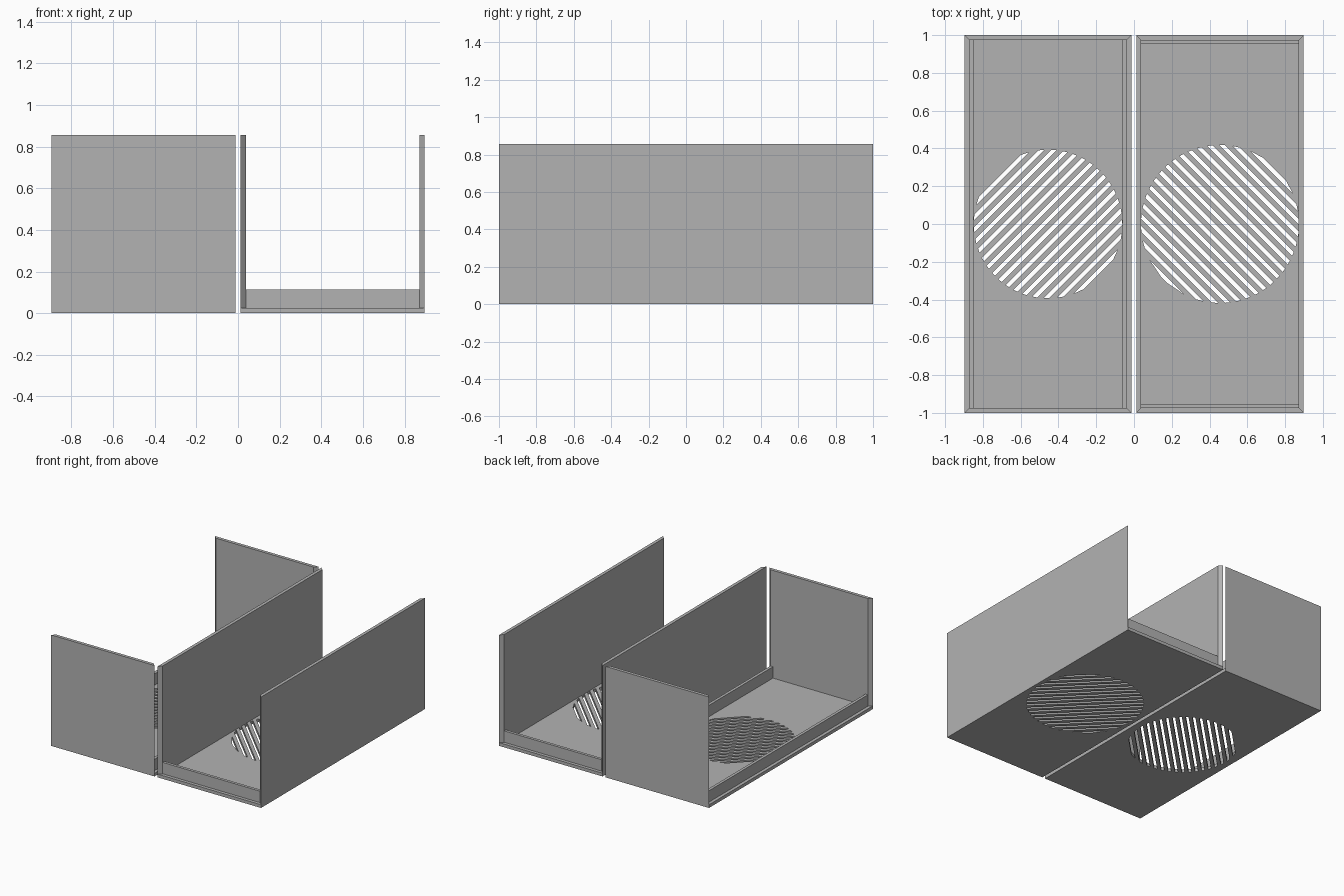
import bpy
import bmesh
from math import sqrt
from mathutils import Vector

cube = bpy.data.objects.get("Cube")
if cube:
    bpy.data.objects.remove(cube, do_unlink=True)

T = 0.025          # sheet thickness
HEIGHT = 0.857     # tall wall height
LIP_TOP = 0.113    # low lip height
WIDTH = 0.884      # shell size in x
CENTRE = 0.455     # shell offset from the middle

grey = bpy.data.materials.new("plain grey")
grey.use_nodes = True
grey.diffuse_color = (0.45, 0.45, 0.45, 1)
grey.node_tree.nodes["Principled BSDF"].inputs["Base Color"].default_value = grey.diffuse_color


def prisms(name, outlines, z0, z1):
    """Extrude flat outlines from z0 up to z1 as one object."""
    bm = bmesh.new()
    for outline in outlines:
        low = [bm.verts.new((x, y, z0)) for x, y in outline]
        high = [bm.verts.new((x, y, z1)) for x, y in outline]
        bm.faces.new(low)
        bm.faces.new(high)
        for i in range(len(low)):
            j = (i + 1) % len(low)
            bm.faces.new((low[i], low[j], high[j], high[i]))
    bmesh.ops.recalc_face_normals(bm, faces=bm.faces)
    mesh = bpy.data.meshes.new(name)
    bm.to_mesh(mesh)
    bm.free()
    mesh.materials.append(grey)
    obj = bpy.data.objects.new(name, mesh)
    bpy.context.collection.objects.link(obj)
    return obj


def slot_outlines(cx, radius, first, last, count, slant):
    """Diagonal strips clipped by a circle."""
    along = Vector((1, slant)).normalized()
    across = Vector((1, -slant)).normalized()
    half = 0.0105
    outlines = []
    for i in range(count):
        d = first + (last - first) * i / (count - 1)
        corners = []
        for offset, sides in ((d - half, (-1, 1)), (d + half, (1, -1))):
            reach = sqrt(max(radius ** 2 - offset ** 2, 0.0004))
            for s in sides:
                p = across * offset + along * reach * s
                corners.append((p.x + cx, p.y))
        outlines.append(corners)
    return outlines


def shell(name, cx, walls_on_x, slots):
    """Slotted floor, two tall mitred walls and two low inset lips."""
    hx, hy = WIDTH / 2, 1.0
    floor = prisms(name + "_floor", [[(cx - hx, -hy), (cx + hx, -hy), (cx + hx, hy), (cx - hx, hy)]], 0, T)
    cutter = prisms(name + "_slot_cutter", slots, -T, 2 * T)
    cutter.hide_render = True
    cut = floor.modifiers.new("slots", 'BOOLEAN')
    cut.operation = 'DIFFERENCE'
    cut.solver = 'EXACT'
    cut.object = cutter
    bpy.context.view_layer.objects.active = floor
    bpy.ops.object.modifier_apply(modifier=cut.name)
    bpy.data.objects.remove(cutter, do_unlink=True)

    # u runs along the tall walls, v points out through them
    hu, hv = (hy, hx) if walls_on_x else (hx, hy)

    def place(u, v):
        return (cx + v, u) if walls_on_x else (cx + u, v)

    for s, side in ((-1, "first"), (1, "second")):
        wall = [(-hu, s * hv), (hu, s * hv), (hu - T, s * (hv - T)), (T - hu, s * (hv - T))]
        prisms(f"{name}_{side}_wall", [[place(u, v) for u, v in wall]], T, HEIGHT)
        outer, inner, end = s * (hu - T), s * (hu - 1.9 * T), hv - T
        lip = [(outer, -end), (outer, end), (inner, end), (inner, -end)]
        prisms(f"{name}_{side}_lip", [[place(u, v) for u, v in lip]], T, LIP_TOP)


shell("right_shell", -CENTRE, False, slot_outlines(-CENTRE, 0.393, -0.35, 0.367, 16, 1))
shell("left_shell", CENTRE, True, slot_outlines(CENTRE, 0.418, -0.408, 0.398, 18, -1))
